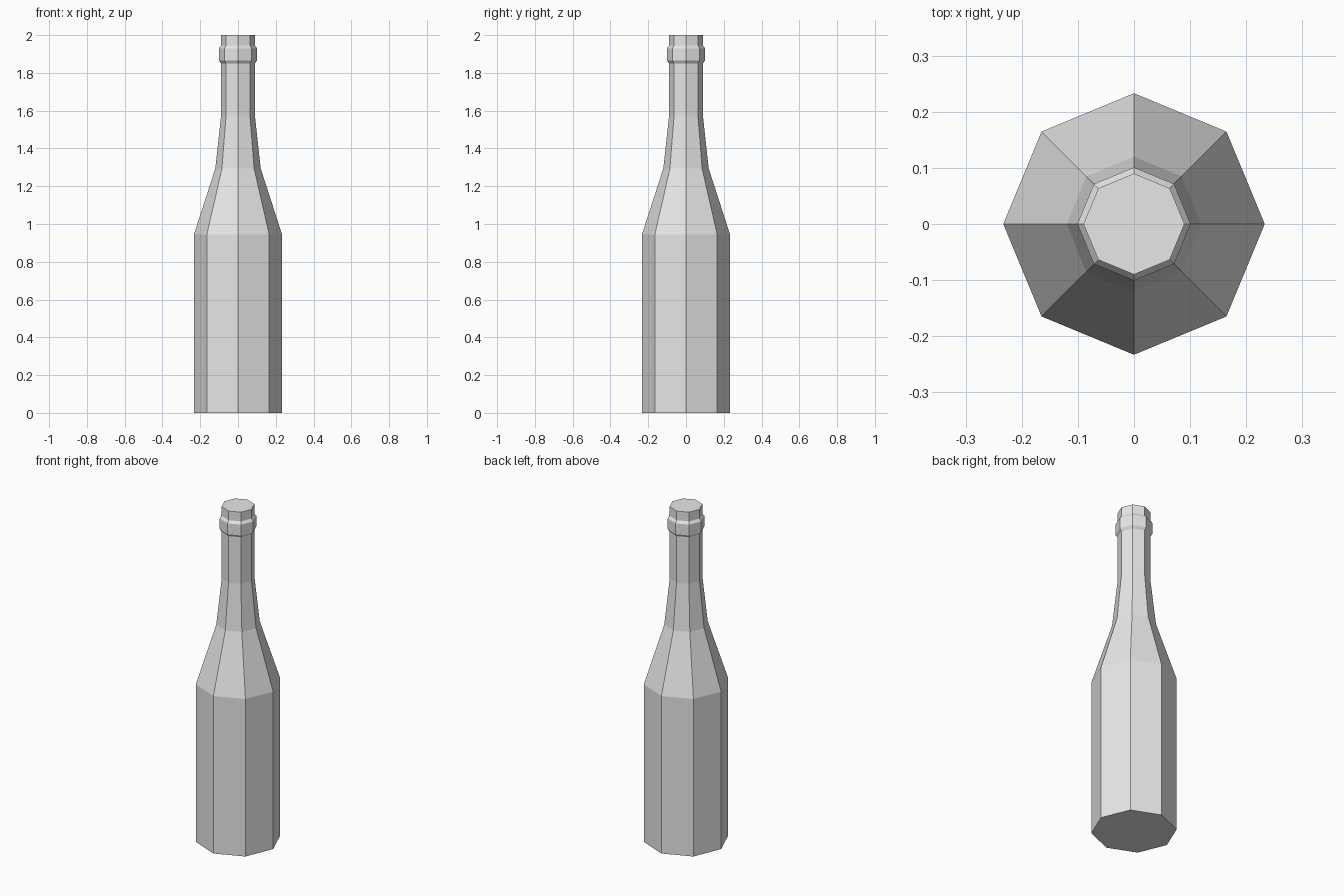
import bpy
import bmesh
from math import cos, sin, tau

SIDES = 8

cube = bpy.data.objects.get("Cube")
if cube:
    bpy.data.objects.remove(cube, do_unlink=True)

# Plain grey surface
grey = bpy.data.materials.new("plain grey")
grey.use_nodes = True
colour = (0.8, 0.8, 0.8, 1.0)
grey.diffuse_color = colour
grey.node_tree.nodes["Principled BSDF"].inputs["Base Color"].default_value = colour

# Bottle outline as (radius, height), from base to mouth
profile = [
    (0.233, 0.0),     # base
    (0.233, 0.945),   # shoulder
    (0.12, 1.295),    # lower neck
    (0.09, 1.57),     # upper neck
    (0.09, 1.85),     # collar
    (0.101, 1.865),
    (0.101, 1.93),
    (0.09, 1.945),
    (0.09, 2.0),      # mouth
]


def lathe(name, outline, material):
    """Closed faceted solid of revolution."""
    bm = bmesh.new()
    rings = [
        [bm.verts.new((r * cos(tau * i / SIDES), r * sin(tau * i / SIDES), z))
         for i in range(SIDES)]
        for r, z in outline
    ]
    for low, high in zip(rings, rings[1:]):
        for i in range(SIDES):
            j = (i + 1) % SIDES
            bm.faces.new((low[i], low[j], high[j], high[i]))
    bm.faces.new(rings[0][::-1])
    bm.faces.new(rings[-1])
    mesh = bpy.data.meshes.new(name)
    bm.to_mesh(mesh)
    bm.free()
    mesh.materials.append(material)
    obj = bpy.data.objects.new(name, mesh)
    bpy.context.collection.objects.link(obj)
    return obj


lathe("bottle", profile, grey)
